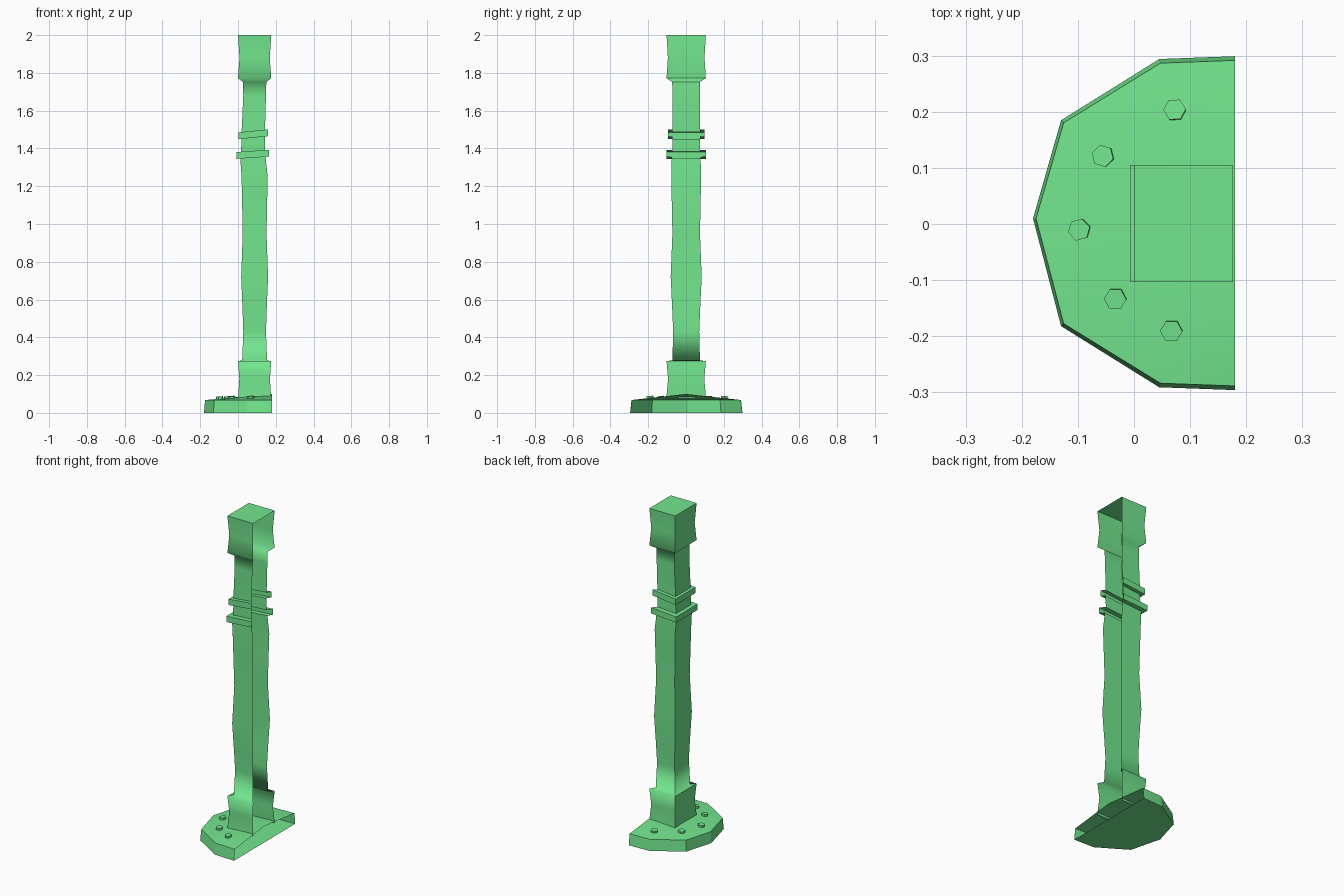
import bpy, math
from mathutils import Vector
from mathutils.bvhtree import BVHTree

if "Cube" in bpy.data.objects:
    bpy.data.objects.remove(bpy.data.objects["Cube"])

green = bpy.data.materials.new("green")
green.diffuse_color = (0.17, 0.79, 0.27, 1)
green.use_nodes = True
green.node_tree.nodes["Principled BSDF"].inputs["Base Color"].default_value = green.diffuse_color


def make(name, verts, faces):
    mesh = bpy.data.meshes.new(name)
    mesh.from_pydata(verts, [], faces)
    mesh.materials.append(green)
    ob = bpy.data.objects.new(name, mesh)
    bpy.context.collection.objects.link(ob)
    return ob


# Three-walled post, open towards +x: rows of (z, half x, half y, band tilt, centre x)
C = 0.088
LOW, UP = (0.07, 0.079), (0.10, 0.081)
rows = [
    (0.075, 0.088, 0.105, 0, C), (0.18, 0.081, 0.096, 0, C), (0.275, 0.088, 0.104, 0, C),
    (0.277, 0.066, 0.073, 0, C), (0.43, 0.060, 0.069, 0, C), (0.55, 0.064, 0.074, 0, C),
    (0.72, 0.071, 0.082, 0, C), (0.95, 0.063, 0.073, 0, C), (1.15, 0.067, 0.077, 0, C),
    (1.25, 0.069, 0.079, 0, C),
    # lower crooked band
    (1.351, 0.067, 0.076, *LOW), (1.351, 0.086, 0.104, *LOW),
    (1.387, 0.086, 0.104, *LOW), (1.387, 0.063, 0.073, *LOW),
    # upper crooked band
    (1.457, 0.062, 0.073, *UP), (1.457, 0.079, 0.096, *UP),
    (1.493, 0.079, 0.096, *UP), (1.493, 0.062, 0.073, *UP),
    # neck and flared top block
    (1.68, 0.060, 0.073, 0, C), (1.752, 0.062, 0.074, 0, C), (1.772, 0.088, 0.104, 0, C),
    (1.88, 0.080, 0.097, 0, C), (2.0, 0.088, 0.104, 0, C)]
sharp_rows = set(range(10, 18)) | {len(rows) - 1}
sharp_left = {2, 19, 20}

verts, faces = [], []
for z, hx, hy, tilt, cx in rows:
    for sx, sy in ((1, -1), (-1, -1), (-1, 1), (1, 1)):
        verts.append((cx + sx * hx, 0.001 + sy * hy, z + tilt * sx * hx))
for i in range(len(rows) - 1):
    for j in range(3):
        a = 4 * i + j
        faces.append((a, a + 4, a + 5, a + 1))
n = len(verts)
faces.append((n - 1, n - 2, n - 3, n - 4))      # top cap
post = make("post", verts, faces)
post.data.shade_smooth()
for e in post.data.edges:
    (r0, c0), (r1, c1) = (divmod(v, 4) for v in e.vertices)
    on_left = {c0, c1} == {1, 2}
    e.use_edge_sharp = (r0 != r1 or r0 in sharp_rows
                        or (on_left and r0 in sharp_left))

# Half-round faceted foot, rising to the post and open at the cut side
rim = [(0.18, -0.296), (0.045, -0.291), (-0.13, -0.182), (-0.18, 0.01),
       (-0.13, 0.185), (0.045, 0.294), (0.18, 0.299)]
n = len(rim)
verts = [(x, y, 0) for x, y in rim]
verts += [(0.18 + (x - 0.18) * 0.985, y * 0.975, 0.068) for x, y in rim]
verts.append((0.18, 0, 0.1))
faces = [tuple(reversed(range(n)))]
for i in range(n - 1):
    faces.append((i + 1, i, n + i, n + i + 1)[::-1])
    faces.append((n + i, 2 * n, n + i + 1)[::-1])
foot = make("foot", verts, faces)
tree = BVHTree.FromPolygons(verts, faces)
bpy.context.view_layer.objects.active = foot
foot.select_set(True)
bpy.ops.object.shade_smooth_by_angle(angle=math.radians(20))

# Hexagonal bolt heads seated on the sloping foot
bolts = [(0.073, 0.203), (-0.055, 0.121), (-0.097, -0.01),
         (-0.033, -0.133), (0.067, -0.19)]
for k, (x, y) in enumerate(bolts):
    hit, normal, _, _ = tree.ray_cast(Vector((x, y, 1)), Vector((0, 0, -1)))
    if normal.z < 0:
        normal = -normal
    bpy.ops.mesh.primitive_cylinder_add(
        vertices=6, radius=0.02, depth=0.012, location=hit + normal * 0.006,
        rotation=normal.to_track_quat('Z', 'Y').to_euler())
    bolt = bpy.context.object
    bolt.name = f"bolt_{k + 1}"
    bolt.data.materials.append(green)
